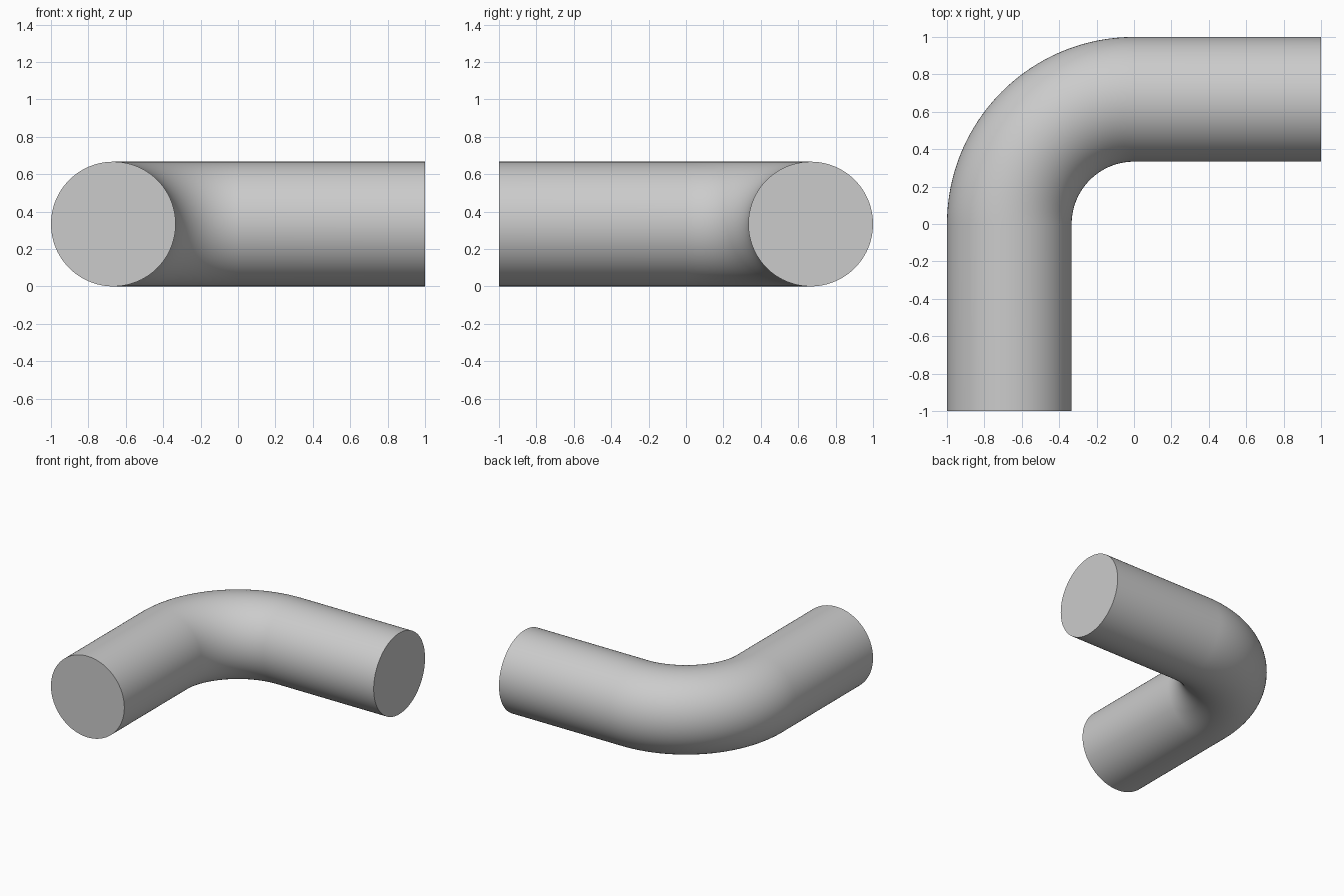
import bpy
import bmesh
from math import sin, cos, pi
from mathutils import Vector

cube = bpy.data.objects.get("Cube")
if cube:
    bpy.data.objects.remove(cube, do_unlink=True)

TUBE_R = 1 / 3      # pipe radius
BEND_R = 2 / 3      # centreline radius of the elbow
SIDES = 96
BEND_STEPS = 48

# Plain grey material
grey = bpy.data.materials.new("plain grey")
grey.use_nodes = True
colour = (0.6, 0.6, 0.6, 1)
grey.diffuse_color = colour
grey.node_tree.nodes["Principled BSDF"].inputs["Base Color"].default_value = colour

# Centreline: straight leg, quarter bend, straight leg (point, outward direction)
path = [(Vector((-BEND_R, -1, TUBE_R)), Vector((-1, 0, 0)))]
for i in range(BEND_STEPS + 1):
    a = pi - pi / 2 * i / BEND_STEPS
    out = Vector((cos(a), sin(a), 0))
    path.append((out * BEND_R + Vector((0, 0, TUBE_R)), out))
path.append((Vector((1, BEND_R, TUBE_R)), Vector((0, 1, 0))))

# Sweep a circle along the centreline
bm = bmesh.new()
rings = []
for centre, out in path:
    ring = []
    for k in range(SIDES):
        t = 2 * pi * k / SIDES
        ring.append(bm.verts.new(centre + TUBE_R * (out * cos(t) + Vector((0, 0, sin(t))))))
    rings.append(ring)
for a, b in zip(rings, rings[1:]):
    for k in range(SIDES):
        n = (k + 1) % SIDES
        bm.faces.new((a[k], a[n], b[n], b[k]))

# Flat end caps
bm.faces.new(rings[0])
bm.faces.new(rings[-1])
bmesh.ops.recalc_face_normals(bm, faces=bm.faces)

mesh = bpy.data.meshes.new("pipe_elbow")
bm.to_mesh(mesh)
bm.free()
mesh.materials.append(grey)
pipe = bpy.data.objects.new("pipe_elbow", mesh)
bpy.context.collection.objects.link(pipe)

# Smooth wall, sharp rims
bpy.ops.object.select_all(action="DESELECT")
pipe.select_set(True)
bpy.context.view_layer.objects.active = pipe
bpy.ops.object.shade_smooth_by_angle(angle=pi / 6)
